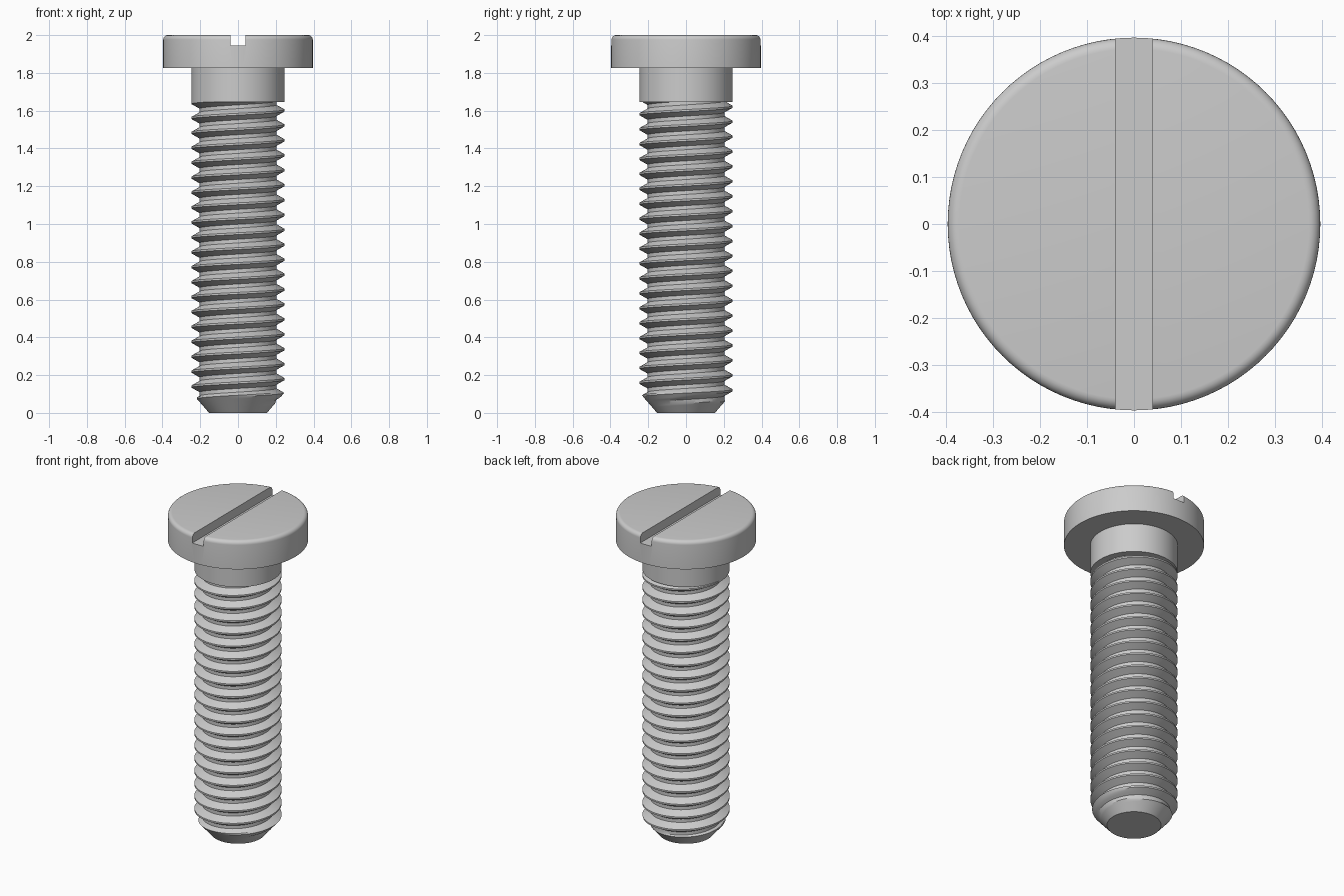
import bpy, bmesh, math
from mathutils import Vector

cube = bpy.data.objects.get("Cube")
if cube:
    bpy.data.objects.remove(cube, do_unlink=True)

# Single plain steel colour
steel = bpy.data.materials.new("steel_grey")
steel.use_nodes = True
GREY = (0.6, 0.6, 0.6, 1.0)
steel.diffuse_color = GREY
steel.node_tree.nodes["Principled BSDF"].inputs["Base Color"].default_value = GREY


def make_object(name, bm):
    bmesh.ops.recalc_face_normals(bm, faces=bm.faces)
    mesh = bpy.data.meshes.new(name)
    bm.to_mesh(mesh)
    bm.free()
    mesh.materials.append(steel)
    obj = bpy.data.objects.new(name, mesh)
    bpy.context.collection.objects.link(obj)
    return obj


def select_only(obj):
    bpy.ops.object.select_all(action='DESELECT')
    obj.select_set(True)
    bpy.context.view_layer.objects.active = obj


def smooth(obj):
    select_only(obj)
    bpy.ops.object.shade_smooth_by_angle(angle=math.radians(30))


def lathe(name, profile, segments=96):
    """Solid of revolution with flat caps from (radius, z) points."""
    bm = bmesh.new()
    rings = []
    for r, z in profile:
        rings.append([bm.verts.new((r * math.cos(2 * math.pi * i / segments),
                                    r * math.sin(2 * math.pi * i / segments), z))
                      for i in range(segments)])
    for a, b in zip(rings, rings[1:]):
        for i in range(segments):
            k = (i + 1) % segments
            bm.faces.new((a[i], a[k], b[k], b[i]))
    bm.faces.new(rings[0])
    bm.faces.new(rings[-1])
    return make_object(name, bm)


# Head: flat disc with a rounded top rim
HEAD_R, FILLET = 0.396, 0.024
profile = [(HEAD_R, 1.825)]
for i in range(7):
    a = math.pi / 2 * i / 6
    profile.append((HEAD_R - FILLET + FILLET * math.cos(a),
                    2.0 - FILLET + FILLET * math.sin(a)))
head = lathe("head", profile)

# Screwdriver slot cut across the head from front to back
bm = bmesh.new()
bmesh.ops.create_cube(bm, size=1.0)
bmesh.ops.scale(bm, vec=(0.078, 1.0, 0.2), verts=bm.verts)
bmesh.ops.translate(bm, vec=(0, 0, 1.945 + 0.1), verts=bm.verts)
cutter = make_object("slot_cutter", bm)
cutter.hide_render = True
mod = head.modifiers.new("slot", 'BOOLEAN')
mod.operation, mod.object, mod.solver = 'DIFFERENCE', cutter, 'EXACT'
select_only(head)
bpy.ops.object.modifier_apply(modifier=mod.name)
bpy.data.objects.remove(cutter, do_unlink=True)
smooth(head)

# Plain shank under the head
CREST, ROOT = 0.247, 0.203
shank = lathe("shank", [(CREST, 1.645), (CREST, 1.84)])
smooth(shank)

# Right-handed thread: trapezoid profile swept along a helix, tip limited by a cone
PITCH, FIRST_CREST, STEPS = 0.079, 0.10, 96
section = [(-0.375, ROOT)]
for k in range(4):
    t = k / 3
    section.append((-0.375 + 0.3125 * t, ROOT + (CREST - ROOT) * t))
section = section[1:] + [(-f, r) for f, r in reversed(section[1:])] + [(0.625, ROOT)]

bm = bmesh.new()
previous = None
for i in range(-3 * STEPS, 22 * STEPS + 1):
    angle = 2 * math.pi * i / STEPS
    row = []
    for f, r in section:
        z = FIRST_CREST + PITCH * (i / STEPS + f)
        r = max(0.02, min(r, 0.153 + 0.87 * z))
        row.append(bm.verts.new((r * math.cos(angle), r * math.sin(angle), z)))
    if previous:
        for j in range(len(row) - 1):
            bm.faces.new((previous[j], row[j], row[j + 1], previous[j + 1]))
    previous = row
bmesh.ops.remove_doubles(bm, verts=bm.verts, dist=1e-5)

# Trim both ends level and close them
for z, side in ((0.0, -1), (1.66, 1)):
    bmesh.ops.bisect_plane(bm, geom=bm.verts[:] + bm.edges[:] + bm.faces[:],
                           plane_co=(0, 0, z), plane_no=Vector((0, 0, side)),
                           clear_outer=True)
bmesh.ops.holes_fill(bm, edges=[e for e in bm.edges if e.is_boundary], sides=0)
thread = make_object("thread", bm)
smooth(thread)
